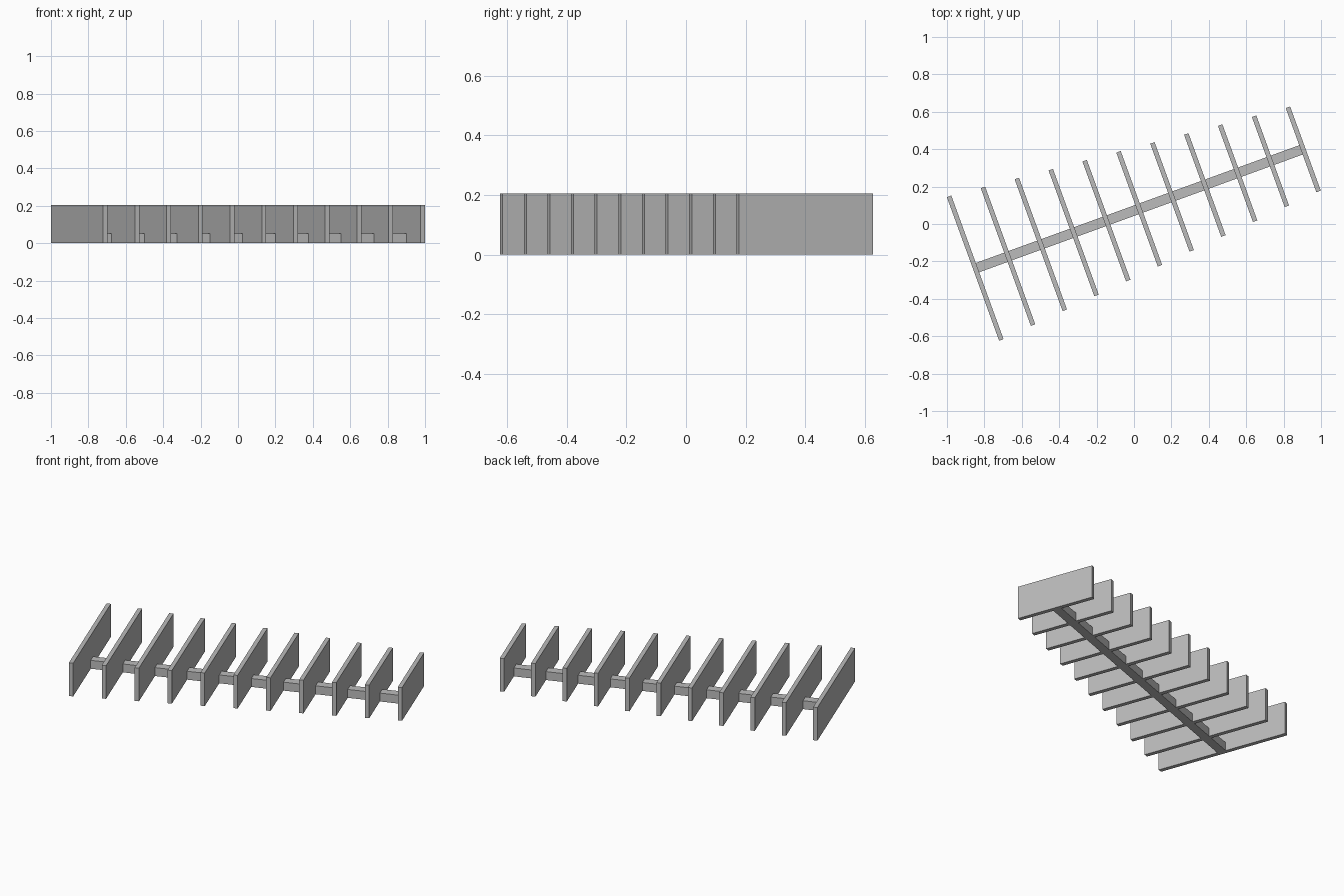
import bpy
from math import radians
from mathutils import Vector, Matrix

cube = bpy.data.objects.get("Cube")
if cube:
    bpy.data.objects.remove(cube, do_unlink=True)

COLOR = (0.5, 0.5, 0.5, 1)
grey = bpy.data.materials.new("plain grey")
grey.use_nodes = True
grey.diffuse_color = COLOR
grey.node_tree.nodes["Principled BSDF"].inputs["Base Color"].default_value = COLOR

TURN = radians(20)
COUNT = 11
HEIGHT = 0.205
THICKNESS = 0.025
FIRST = Vector((-0.849, -0.236, 0))
LAST = Vector((0.905, 0.399, 0))
LONG, SHORT = 0.817, 0.479


def add_box(name, centre, size):
    """Box standing on the ground, turned with the whole row."""
    bpy.ops.mesh.primitive_cube_add(size=1)
    box = bpy.context.object
    box.name = name
    box.data.transform(Matrix.Diagonal((*size, 1)))
    box.location = (centre.x, centre.y, size[2] / 2)
    box.rotation_euler.z = TURN
    box.data.materials.append(grey)


# Low spine joining all panels
add_box("spine", (FIRST + LAST) / 2, ((LAST - FIRST).length, 0.053, 0.052))

# Upright panels, steadily shorter along the row
for i in range(COUNT):
    t = i / (COUNT - 1)
    length = LONG + (SHORT - LONG) * t
    add_box(f"panel_{i + 1}", FIRST.lerp(LAST, t), (THICKNESS, length, HEIGHT))
